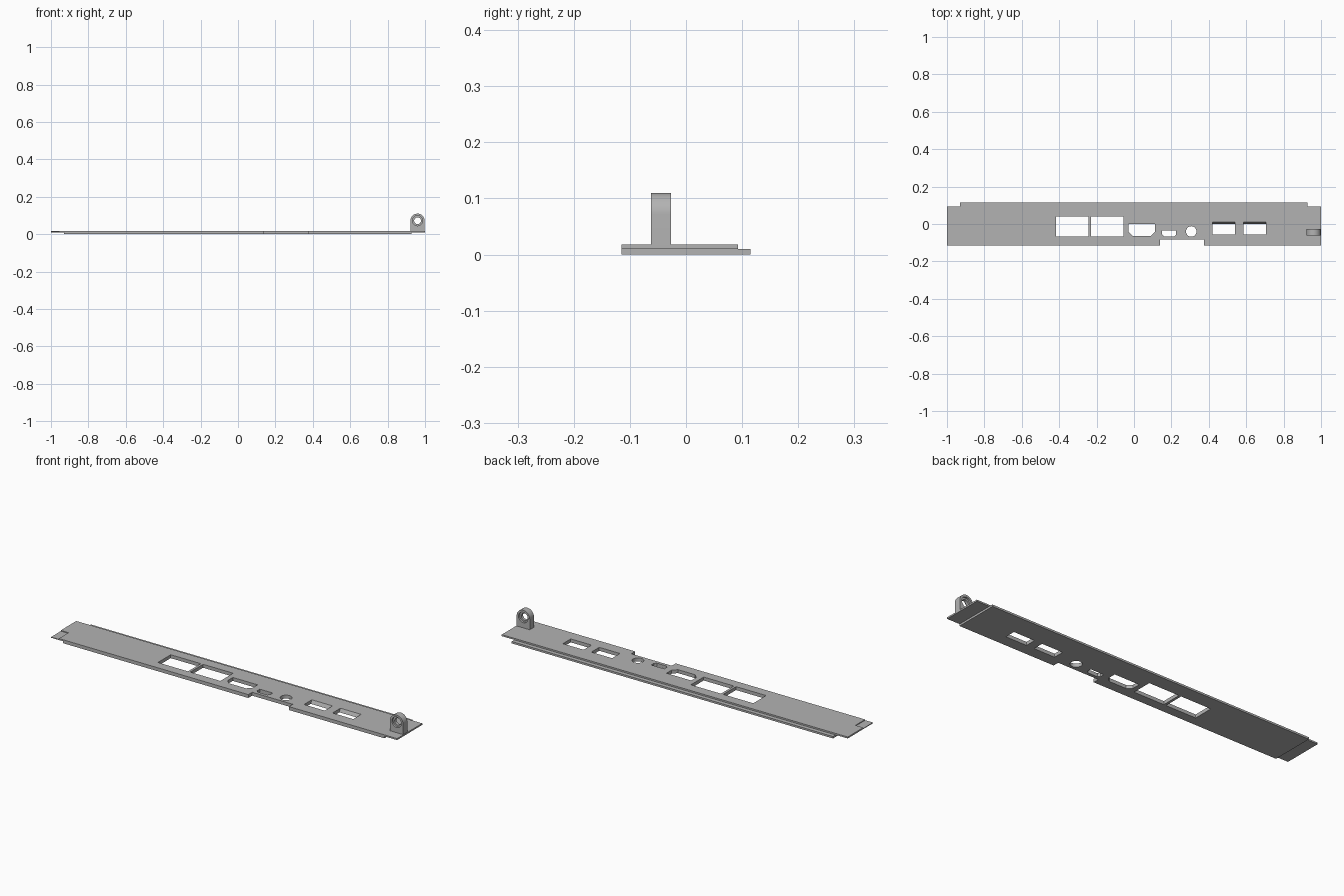
import bpy
from math import cos, sin, pi

cube = bpy.data.objects.get("Cube")
if cube:
    bpy.data.objects.remove(cube, do_unlink=True)

# One plain grey for the whole part
grey = bpy.data.materials.new("plain grey")
grey.use_nodes = True
colour = (0.45, 0.45, 0.45, 1)
grey.diffuse_color = colour
grey.node_tree.nodes["Principled BSDF"].inputs["Base Color"].default_value = colour


def prism(name, bottom, low, high, axis="z", top=None):
    """Extrude an outline along z, or an (x, z) outline along y; top may differ from bottom."""
    top = top or bottom
    n = len(bottom)
    place = (lambda a, b, h: (a, b, h)) if axis == "z" else (lambda a, b, h: (a, h, b))
    verts = [place(a, b, low) for a, b in bottom] + [place(a, b, high) for a, b in top]
    faces = [tuple(reversed(range(n))), tuple(range(n, 2 * n))]
    faces += [(i, (i + 1) % n, n + (i + 1) % n, n + i) for i in range(n)]
    if axis == "y":
        faces = [tuple(reversed(f)) for f in faces]
    mesh = bpy.data.meshes.new(name)
    mesh.from_pydata(verts, [], faces)
    mesh.materials.append(grey)
    obj = bpy.data.objects.new(name, mesh)
    bpy.context.collection.objects.link(obj)
    return obj


def rect(x0, x1, y0, y1):
    return [(x0, y0), (x1, y0), (x1, y1), (x0, y1)]


def arc(cx, cy, r, start=0, end=2 * pi, count=40):
    return [(cx + r * cos(start + (end - start) * i / count),
             cy + r * sin(start + (end - start) * i / count)) for i in range(count)]


def tapered_port(x0, x1, y0, y1, cut):
    """Connector outline with its two front corners cut off."""
    return [(x0 + cut, y0), (x1 - cut, y0), (x1, y0 + cut), (x1, y1), (x0, y1), (x0, y0 + cut)]


def carve(target, cutters):
    """Subtract each cutter from the target and discard it."""
    bpy.context.view_layer.objects.active = target
    for cutter in cutters:
        cutter.hide_render = True
        mod = target.modifiers.new("cut", "BOOLEAN")
        mod.operation = "DIFFERENCE"
        mod.solver = "EXACT"
        mod.object = cutter
        bpy.ops.object.modifier_apply(modifier=mod.name)
        bpy.data.objects.remove(cutter, do_unlink=True)


T = 0.018     # full plate thickness
STEP = 0.01   # height of the lower layer
LO, HI = -0.05, 0.05

# Stepped plate: raised ends, back lip and front notch
plate = prism("port_plate", rect(-1, 1, -0.115, 0.115), 0, T)
cuts = [
    prism("left_end_step", rect(0.927, 1.1, -0.2, 0.2), LO, STEP),
    prism("right_end_step", rect(-1.1, -0.93, -0.2, 0.2), LO, STEP),
    prism("back_lip_step", rect(-1.1, 1.1, 0.093, 0.2), STEP, HI),
    prism("front_notch", rect(0.14, 0.375, -0.2, -0.083), LO, HI),
    prism("right_end_recess", rect(-1.1, -0.955, -0.2, -0.035), 0.014, HI),
]

# Large square ports
for x in (-0.417, -0.23):
    cuts.append(prism("square_port", rect(x, x + 0.174, -0.066, 0.04), LO, HI))

# Tapered connectors and round jack
cuts.append(prism("wide_port", tapered_port(-0.03, 0.113, -0.064, 0, 0.022), LO, HI))
cuts.append(prism("small_port", tapered_port(0.15, 0.225, -0.066, -0.034, 0.01), LO, HI))
cuts.append(prism("round_port", arc(0.306, -0.04, 0.028), LO, HI))

# Slot ports with a sloping back wall
for x in (0.42, 0.585):
    cuts.append(prism("slot_port", rect(x, x + 0.12, -0.055, 0.001), 0, T,
                      top=rect(x, x + 0.12, -0.055, 0.01)))
    cuts.append(prism("slot_port_through", rect(x, x + 0.12, -0.055, 0.001), LO, HI))
carve(plate, cuts)

# Upright screw lug with a bore countersunk on both sides
CX, CZ, R = 0.96, 0.072, 0.038
Y0, Y1 = -0.062, -0.027
outline = [(CX - R, 0.014), (CX + R, 0.014)] + arc(CX, CZ, R, 0, pi, 24) + [(CX - R, CZ)]
lug = prism("screw_lug", outline, Y0, Y1, "y")
carve(lug, [
    prism("bore", arc(CX, CZ, 0.018), -0.2, 0.2, "y"),
    prism("front_counterbore", arc(CX, CZ, 0.027), -0.2, Y0 + 0.01, "y"),
    prism("back_counterbore", arc(CX, CZ, 0.027), Y1 - 0.01, 0.2, "y"),
])

# Smooth the round walls while keeping the edges crisp
for obj in (plate, lug):
    bpy.ops.object.select_all(action="DESELECT")
    obj.select_set(True)
    bpy.context.view_layer.objects.active = obj
    bpy.ops.object.shade_smooth_by_angle(angle=pi / 6)
